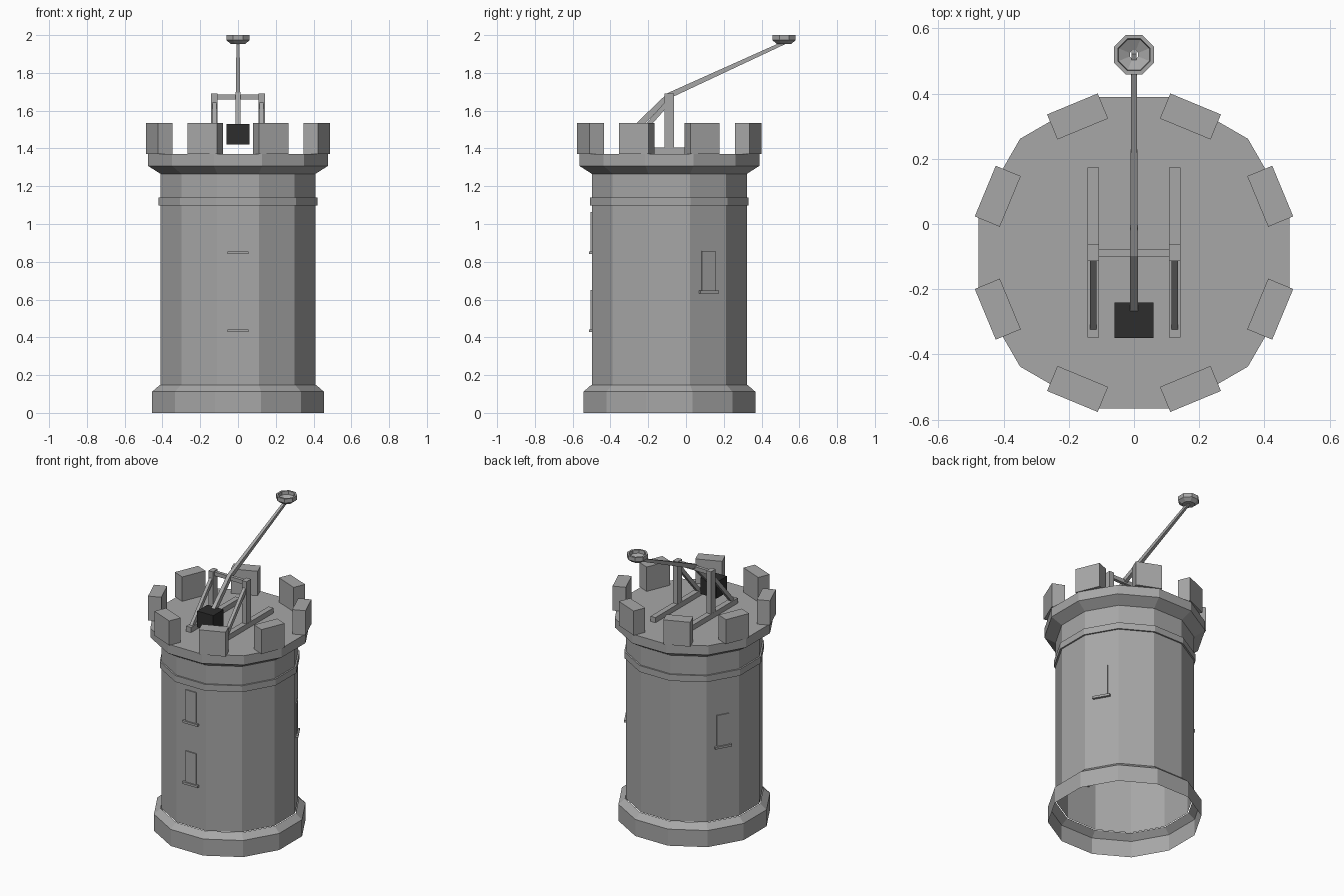
import bpy, bmesh, math
from mathutils import Vector, Matrix

if "Cube" in bpy.data.objects:
    bpy.data.objects.remove(bpy.data.objects["Cube"])

CY = -0.088      # tower axis in y
BODY = 0.41      # distance from axis to a body wall


def material(name, v):
    m = bpy.data.materials.new(name)
    m.diffuse_color = (v, v, v, 1)
    m.use_nodes = True
    m.node_tree.nodes["Principled BSDF"].inputs["Base Color"].default_value = m.diffuse_color
    return m


STONE = material("grey_stone", 0.39)
DARK = material("dark_weight", 0.026)


def finish(name, bm, mat=STONE):
    bmesh.ops.recalc_face_normals(bm, faces=bm.faces)
    me = bpy.data.meshes.new(name)
    bm.to_mesh(me)
    bm.free()
    me.materials.append(mat)
    ob = bpy.data.objects.new(name, me)
    bpy.context.collection.objects.link(ob)
    return ob


def lathe(name, profile, sides, y, closed=False):
    """Facetted ring from (flat distance, z) points; distance 0 makes a cap."""
    bm = bmesh.new()
    k = 1 / math.cos(math.pi / sides)
    rings = []
    for r, z in profile:
        if r == 0:
            rings.append(None)
            continue
        rings.append([bm.verts.new((r * k * math.cos((i + .5) * math.tau / sides),
                                    y + r * k * math.sin((i + .5) * math.tau / sides), z))
                      for i in range(sides)])
    pairs = list(zip(rings, rings[1:]))
    if closed:
        pairs.append((rings[-1], rings[0]))
    for a, b in pairs:
        if b is None:
            bm.faces.new(a)
            continue
        for i in range(sides):
            j = (i + 1) % sides
            bm.faces.new((a[i], a[j], b[j], b[i]))
    return finish(name, bm)


def box(name, size, center, angle=0.0, mat=STONE):
    bm = bmesh.new()
    bmesh.ops.create_cube(bm, size=1)
    bm.transform(Matrix.Translation(center) @ Matrix.Rotation(angle, 4, 'Z')
                 @ Matrix.Diagonal((*size, 1)))
    return finish(name, bm, mat)


def beam(name, stations):
    """Square-section beam in a yz plane; stations are (x, y, z, width, height)."""
    bm = bmesh.new()
    pts = [Vector(s[:3]) for s in stations]
    rings = []
    for i, s in enumerate(stations):
        d = (pts[min(i + 1, len(pts) - 1)] - pts[max(i - 1, 0)]).normalized()
        up = Vector((1, 0, 0)).cross(d) * s[4] / 2
        side = Vector((s[3] / 2, 0, 0))
        rings.append([bm.verts.new(pts[i] + a * side + b * up)
                      for a, b in ((-1, -1), (1, -1), (1, 1), (-1, 1))])
    for a, b in zip(rings, rings[1:]):
        for i in range(4):
            j = (i + 1) % 4
            bm.faces.new((a[i], a[j], b[j], b[i]))
    bm.faces.new(rings[0])
    bm.faces.new(rings[-1])
    return finish(name, bm)


# Tower shells, open underneath
lathe("base_plinth", [(.455, 0), (.455, .112), (.415, .147)], 12, CY)
lathe("tower_body", [(BODY, .147), (BODY, 1.27)], 12, CY)
lathe("wall_band", [(BODY, 1.097), (.42, 1.097), (.42, 1.14), (BODY, 1.14)], 12, CY)
lathe("crown_deck", [(.411, 1.266), (.477, 1.308), (.477, 1.37), (0, 1.37)], 12, CY)

# Battlements
for i in range(8):
    a = math.radians(22.5 + 45 * i)
    box("merlon", (.083, .168, .165),
        (.452 * math.cos(a), CY + .452 * math.sin(a), 1.4525), a)

# Window panels with sills: wall direction, sill bottom height
for deg, z in ((-90, .84), (-90, .427), (30, .633), (150, .633)):
    a = math.radians(deg)
    c, s = math.cos(a), math.sin(a)
    r = BODY + .001
    box("window_panel", (.012, .08, .21), (r * c, CY + r * s, z + .118), a)
    r = BODY + .004
    box("window_sill", (.024, .112, .015), (r * c, CY + r * s, z + .0075), a)

# Catapult frame, both sides
for sx in (-1, 1):
    x = sx * .125
    box("skid", (.036, .522, .036), (x, -.0875, 1.387))
    box("post", (.034, .05, .286), (x, -.088, 1.547))
    beam("brace", [(x, -.315, 1.395, .021, .026), (x, -.095, 1.645, .021, .026)])
box("crossbar", (.25, .022, .026), (0, -.088, 1.672))

# Bent throwing arm and counterweight
beam("throwing_arm", [(0, -.28, 1.495, .026, .032), (0, -.09, 1.68, .024, .03),
                      (0, .525, 1.962, .016, .018)])
box("counterweight", (.12, .11, .11), (0, -.295, 1.475), 0, DARK)

# Cup at the arm tip, hollow with a small hole
lathe("cup", [(.013, 1.953), (.038, 1.953), (.061, 1.973), (.061, 2.0),
              (.049, 2.0), (.047, 1.978), (.013, 1.96)], 8, .519, closed=True)
